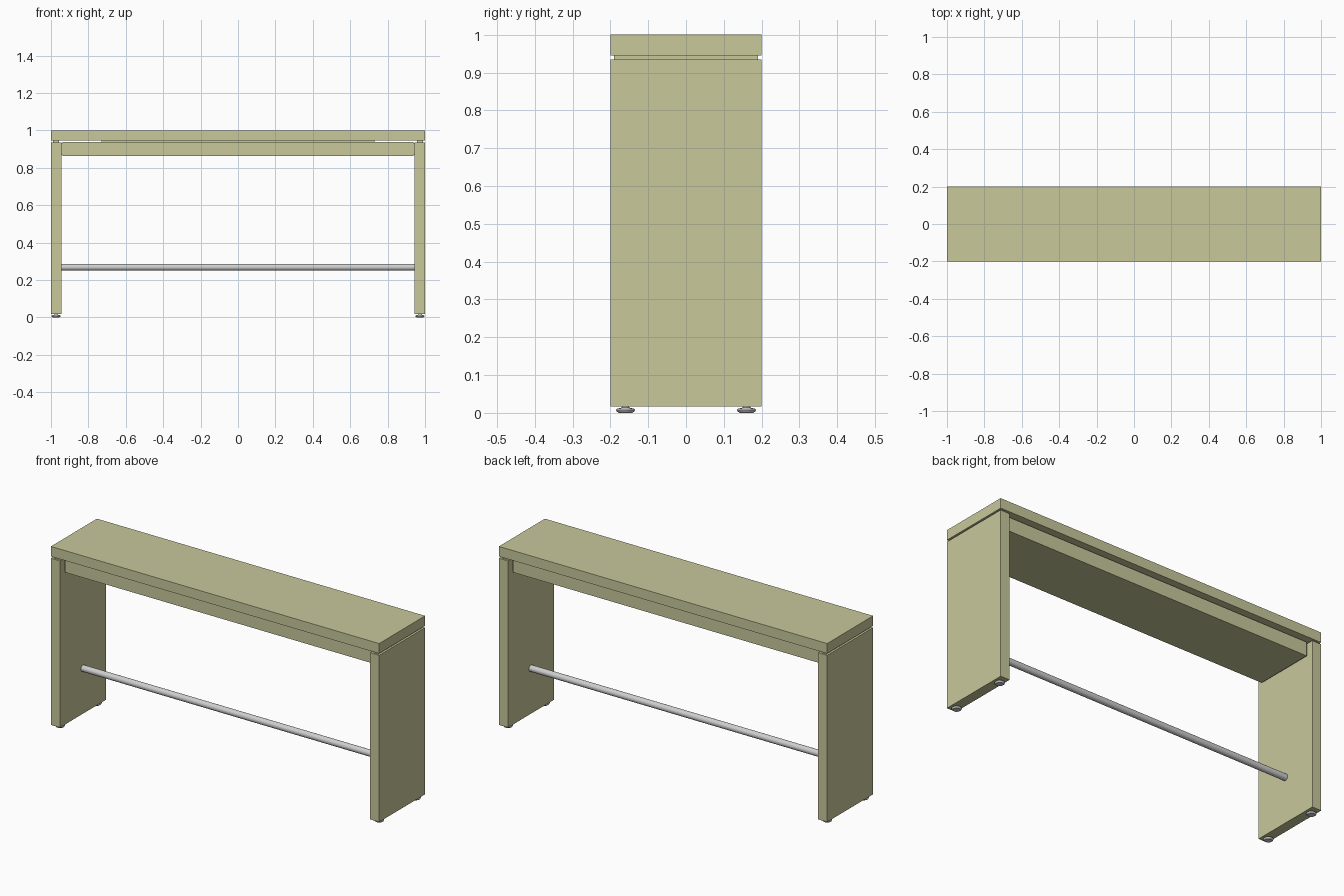
import bpy, bmesh, math
from mathutils import Matrix

if "Cube" in bpy.data.objects:
    bpy.data.objects.remove(bpy.data.objects["Cube"])


def material(name, rgb):
    m = bpy.data.materials.new(name)
    m.diffuse_color = (*rgb, 1)
    m.use_nodes = True
    m.node_tree.nodes["Principled BSDF"].inputs["Base Color"].default_value = m.diffuse_color
    return m


WOOD = material("pale olive", (0.58, 0.58, 0.33))
STEEL = material("light steel", (0.62, 0.62, 0.62))


def finish(name, bm, mat, smooth=False):
    bmesh.ops.recalc_face_normals(bm, faces=bm.faces)
    me = bpy.data.meshes.new(name)
    bm.to_mesh(me)
    bm.free()
    ob = bpy.data.objects.new(name, me)
    bpy.context.collection.objects.link(ob)
    me.materials.append(mat)
    if smooth:
        bpy.ops.object.select_all(action='DESELECT')
        ob.select_set(True)
        bpy.context.view_layer.objects.active = ob
        bpy.ops.object.shade_smooth_by_angle(angle=math.radians(35))
    return ob


def box(name, x, y, z, mat):
    bm = bmesh.new()
    bmesh.ops.create_cube(bm, size=1)
    for v in bm.verts:
        for i, (lo, hi) in enumerate((x, y, z)):
            v.co[i] = lo if v.co[i] < 0 else hi
    return finish(name, bm, mat)


def lathe(name, profile, centre, mat, sides=28):
    bm = bmesh.new()
    vs = [bm.verts.new((r + centre[0], centre[1], z)) for r, z in profile]
    edges = [bm.edges.new(p) for p in zip(vs, vs[1:])]
    bmesh.ops.spin(bm, geom=vs + edges, cent=(*centre, 0), axis=(0, 0, 1),
                   angle=math.tau, steps=sides)
    bmesh.ops.remove_doubles(bm, verts=bm.verts, dist=1e-5)
    return finish(name, bm, mat, True)


# Table top, and the box apron beneath it with its thin spacer
box("table_top", (-1, 1), (-0.2, 0.2), (0.945, 1), WOOD)
box("apron", (-0.937, 0.937), (-0.168, 0.168), (0.862, 0.938), WOOD)
box("apron_spacer", (-0.73, 0.73), (-0.15, 0.15), (0.938, 0.945), WOOD)

for side, s in (("left", -1), ("right", 1)):
    def span(a, b):
        return tuple(sorted((s * a, s * b)))
    # End panel, shadow-gap spacer and apron fixing plate
    box(side + "_leg_panel", span(0.945, 1), (-0.2, 0.2), (0.017, 0.935), WOOD)
    box(side + "_leg_spacer", span(0.958, 0.988), (-0.19, 0.19), (0.935, 0.945), WOOD)
    box(side + "_apron_bracket", span(0.937, 0.945), (-0.16, 0.16), (0.868, 0.932), WOOD)
    # Levelling feet
    for end, y in (("front", -0.16), ("back", 0.16)):
        lathe(f"{side}_{end}_foot",
              [(0, 0), (0.018, 0), (0.0235, 0.004), (0.025, 0.008),
               (0.022, 0.011), (0.011, 0.014), (0.009, 0.017), (0, 0.017)],
              (s * 0.9725, y), STEEL)

# Round foot rail
bm = bmesh.new()
bmesh.ops.create_cone(bm, cap_ends=True, segments=32, radius1=0.0175, radius2=0.0175,
                      depth=1.89, matrix=Matrix.Translation((0, 0, 0.268))
                      @ Matrix.Rotation(math.pi / 2, 4, 'Y'))
finish("foot_rail", bm, STEEL, True)
